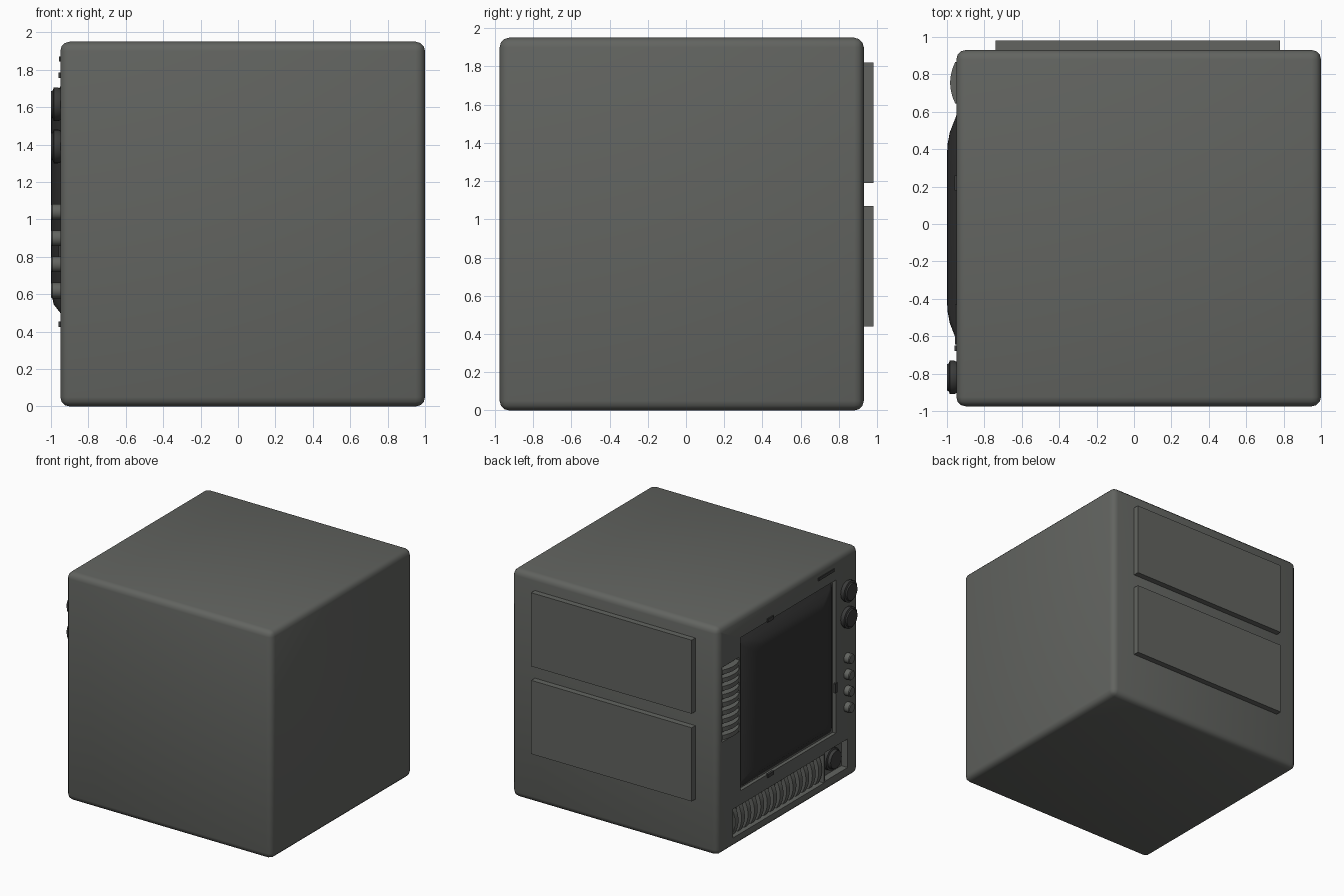
import bpy, bmesh, math
from mathutils import Matrix, Vector

if "Cube" in bpy.data.objects:
    bpy.data.objects.remove(bpy.data.objects["Cube"])


def material(name, r, g, b):
    m = bpy.data.materials.new(name)
    m.diffuse_color = (r, g, b, 1)
    m.use_nodes = True
    m.node_tree.nodes["Principled BSDF"].inputs["Base Color"].default_value = m.diffuse_color
    return m


CASE = material("case grey green", 0.122, 0.127, 0.117)
DARK = material("dark knob grey", 0.045, 0.046, 0.045)
GLASS = material("black screen", 0.032, 0.032, 0.032)
FACE = -0.95   # x of the face that carries the screen


def finish(bm, name, mat, smooth=True):
    bmesh.ops.recalc_face_normals(bm, faces=bm.faces)
    me = bpy.data.meshes.new(name)
    bm.to_mesh(me)
    bm.free()
    ob = bpy.data.objects.new(name, me)
    bpy.context.collection.objects.link(ob)
    me.materials.append(mat)
    if smooth:
        smooth_by_angle(ob)
    return ob


def smooth_by_angle(ob):
    bpy.ops.object.select_all(action='DESELECT')
    bpy.context.view_layer.objects.active = ob
    ob.select_set(True)
    bpy.ops.object.shade_smooth_by_angle(angle=math.radians(35))


def box(name, x, y, z, mat=CASE, bevel=0, seg=1):
    bm = bmesh.new()
    bmesh.ops.create_cube(bm, size=1)
    for v in bm.verts:
        v.co = Vector([(a + b) / 2 + c * (b - a) for (a, b), c in zip((x, y, z), v.co)])
    if bevel:
        bmesh.ops.bevel(bm, geom=bm.edges[:], offset=bevel, segments=seg, profile=0.5, affect='EDGES')
    return finish(bm, name, mat, smooth=bevel > 0)


def knob(name, y, z, rings, mat, n=28):
    """Turned knob along -x from (x, radius) rings."""
    bm = bmesh.new()
    loops = []
    for x, r in rings:
        loops.append([bm.verts.new((x, y + r * math.cos(2 * math.pi * i / n),
                                    z + r * math.sin(2 * math.pi * i / n))) for i in range(n)])
    for a, b in zip(loops, loops[1:]):
        for i in range(n):
            bm.faces.new((a[i], a[(i + 1) % n], b[(i + 1) % n], b[i]))
    bm.faces.new(loops[0])
    bm.faces.new(loops[-1])
    return finish(bm, name, mat)


def slat(name, y, z, half, thick, root, edge, peak, upright):
    """Bowed vent slat, running along z if upright, else along y."""
    bm = bmesh.new()
    n = 10
    prof = [(-half, root)]
    for i in range(n + 1):
        t = -1 + 2 * i / n
        prof.append((t * half, edge + (peak - edge) * (1 - t * t)))
    prof.append((half, root))
    sides = []
    for s in (-thick / 2, thick / 2):
        sides.append([bm.verts.new((x, y + s, z + u) if upright else (x, y + u, z + s)) for u, x in prof])
    for side in sides:
        bm.faces.new(side)
    for i in range(len(prof)):
        j = (i + 1) % len(prof)
        bm.faces.new((sides[0][i], sides[0][j], sides[1][j], sides[1][i]))
    return finish(bm, name, CASE)


# Case with pockets for screen, side vent, lower vent and dial
body = box("case", (-0.95, 1.0), (-0.975, 0.93), (0, 1.95), CASE, 0.05, 3)
pockets = [
    ((-0.67, 0.62), (0.45, 1.76), 0.03),
    ((0.64, 0.87), (0.96, 1.60), 0.03),
    ((-0.51, 0.72), (0.085, 0.33), 0.05),
    ((-0.83, -0.525), (0.095, 0.34), 0.06),
]
for ys, zs, d in pockets:
    cut = box("cutter", (-1.1, FACE + d), ys, zs)
    cut.hide_render = True
    mod = body.modifiers.new("pocket", 'BOOLEAN')
    mod.operation = 'DIFFERENCE'
    mod.solver = 'EXACT'
    mod.object = cut
    bpy.context.view_layer.objects.active = body
    bpy.ops.object.modifier_apply(modifier=mod.name)
    bpy.data.objects.remove(cut)
smooth_by_angle(body)

# Bulging screen, stacked rounded rectangles
bm = bmesh.new()
loops = []
for x, y0, y1, z0, z1, r in ((-0.918, -0.66, 0.61, 0.46, 1.75, 0.03),
                             (-0.95, -0.62, 0.58, 0.50, 1.71, 0.04),
                             (-0.985, -0.53, 0.49, 0.545, 1.665, 0.06),
                             (-0.998, -0.46, 0.42, 0.60, 1.61, 0.07),
                             (-1.0, -0.36, 0.32, 0.70, 1.51, 0.07)):
    ring = []
    corners = ((y1 - r, z1 - r), (y0 + r, z1 - r), (y0 + r, z0 + r), (y1 - r, z0 + r))
    for k, (cy, cz) in enumerate(corners):
        for i in range(5):
            a = math.pi / 2 * (k + i / 4)
            ring.append(bm.verts.new((x, cy + r * math.cos(a), cz + r * math.sin(a))))
    loops.append(ring)
for a, b in zip(loops, loops[1:]):
    for i in range(len(a)):
        j = (i + 1) % len(a)
        bm.faces.new((a[i], a[j], b[j], b[i]))
bm.faces.new(loops[-1])
finish(bm, "screen", GLASS)

# Small clips around the screen opening
for i, (y, z) in enumerate(((0.22, 1.77), (0.22, 0.44))):
    box(f"screen_clip_{i}", (-0.96, -0.94), (y - 0.04, y + 0.04), (z - 0.015, z + 0.015), DARK)
box("screen_clip_2", (-0.96, -0.94), (-0.68, -0.65), (0.80, 0.88), DARK)

# Blank name plate above the screen
box("blank_plate", (-0.957, -0.94), (-0.645, -0.43), (1.845, 1.87), DARK)

# Side vent slats
for i in range(9):
    slat(f"side_slat_{i}", 0.755, 1.0 + i * 0.07, 0.112, 0.038, -0.915, -0.955, -0.983, False)

# Lower vent slats
for i in range(14):
    slat(f"lower_slat_{i}", 0.67 - i * 0.087, 0.2075, 0.12, 0.045, -0.895, -0.915, -0.95, True)

# Large and small control knobs, dial in the lower pocket
for i, z in enumerate((1.615, 1.39)):
    knob(f"large_knob_{i}", -0.82, z, ((-0.94, 0.08), (-0.962, 0.09), (-0.985, 0.09),
                                       (-0.99, 0.075), (-1.0, 0.07)), DARK)
for i in range(4):
    knob(f"small_knob_{i}", -0.82, 1.04 - i * 0.14, ((-0.94, 0.042), (-0.993, 0.042), (-1.0, 0.036)), CASE, 20)
knob("lower_dial", -0.675, 0.22, ((-0.885, 0.095), (-0.92, 0.095), (-0.925, 0.08), (-0.95, 0.075)), DARK)

# Two raised panels on the +y side
for name, zs in (("upper_panel", (1.19, 1.82)), ("lower_panel", (0.44, 1.07))):
    box(name, (-0.74, 0.78), (0.90, 0.98), zs)
